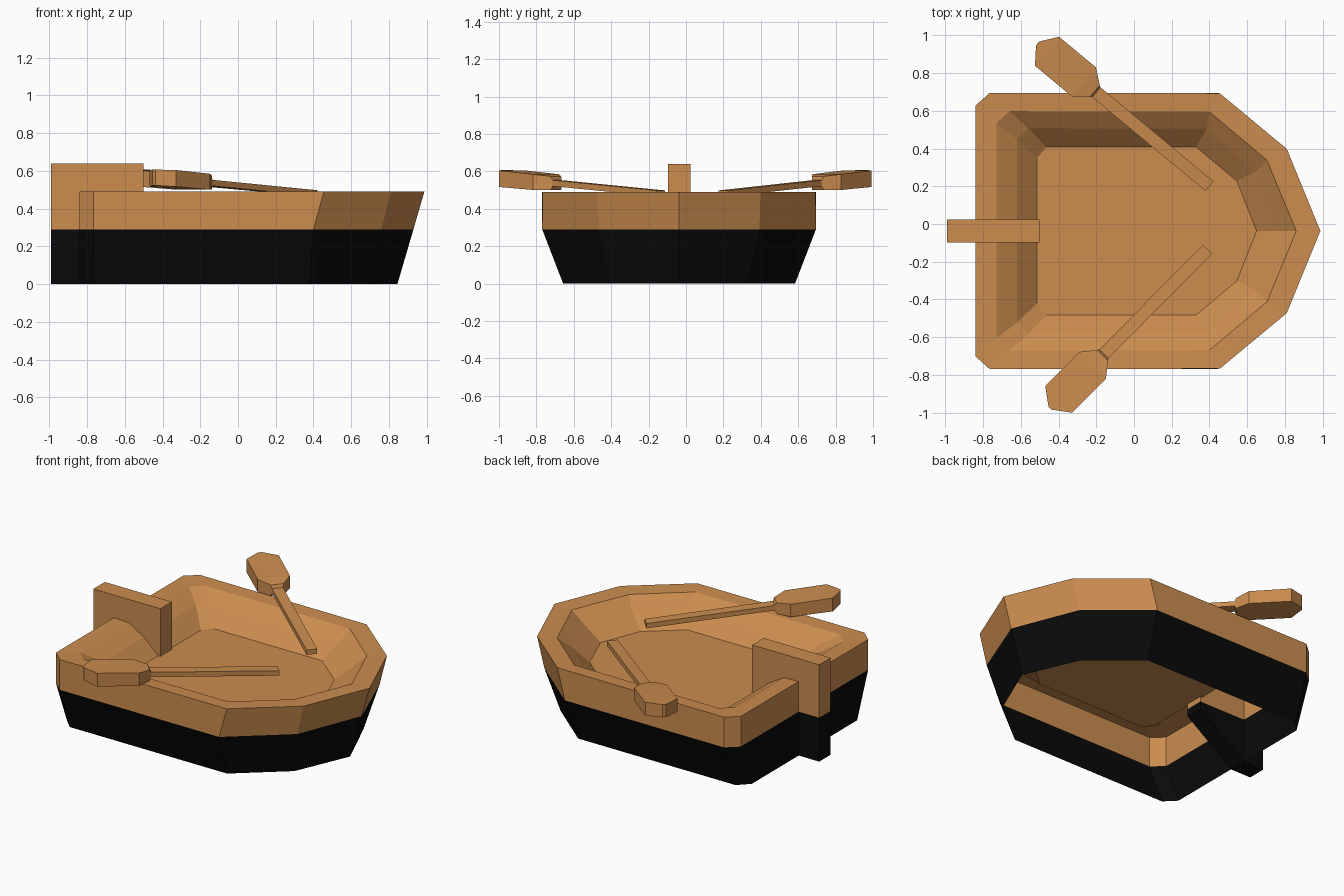
import bpy, bmesh
from mathutils import Vector

if "Cube" in bpy.data.objects:
    bpy.data.objects.remove(bpy.data.objects["Cube"])

CY = -0.037       # centre line of the boat
SPLIT = 0.29      # height where black paint meets wood


def material(name, rgb):
    m = bpy.data.materials.new(name)
    m.diffuse_color = (*rgb, 1)
    m.use_nodes = True
    m.node_tree.nodes["Principled BSDF"].inputs["Base Color"].default_value = m.diffuse_color
    return m


wood = material("warm wood", (0.60, 0.265, 0.078))
black = material("black paint", (0.003, 0.003, 0.003))


def finish(bm, name, mats):
    """Turn a bmesh into an object; faces below SPLIT take the second material."""
    if len(mats) > 1:
        for f in bm.faces:
            f.material_index = int(f.calc_center_median().z < SPLIT)
    me = bpy.data.meshes.new(name)
    bm.to_mesh(me)
    bm.free()
    for m in mats:
        me.materials.append(m)
    ob = bpy.data.objects.new(name, me)
    bpy.context.collection.objects.link(ob)
    return ob


def loft(bm, rings):
    """Bridge successive rings of points, return the vertex rings."""
    vs = [[bm.verts.new(p) for p in r] for r in rings]
    for a, b in zip(vs, vs[1:]):
        n = len(a)
        for i in range(n):
            j = (i + 1) % n
            bm.faces.new((a[i], a[j], b[j], b[i]))
    return vs


def outline(half, z):
    """Mirror a half outline (stern corner to bow) into a counter-clockwise ring."""
    right = [(x, CY - y, z) for x, y in half]
    left = [(x, CY + y, z) for x, y in reversed(half[:-1])]
    return right + left


# Hull: open-bottomed shell, rim, two-step basin and floor
bm = bmesh.new()
rings = loft(bm, [
    outline([(-0.84, 0.55), (-0.77, 0.62), (0.38, 0.62), (0.69, 0.36), (0.845, 0)], 0),
    outline([(-0.84, 0.665), (-0.765, 0.732), (0.40, 0.732), (0.76, 0.43), (0.93, 0)], SPLIT),
    outline([(-0.84, 0.665), (-0.765, 0.732), (0.455, 0.73), (0.81, 0.435), (0.988, 0)], 0.49),
    outline([(-0.73, 0.57), (-0.66, 0.635), (0.40, 0.632), (0.705, 0.375), (0.86, 0)], 0.485),
    outline([(-0.62, 0.485), (-0.56, 0.545), (0.385, 0.543), (0.645, 0.315), (0.78, 0)], 0.42),
    outline([(-0.515, 0.385), (-0.465, 0.445), (0.33, 0.445), (0.545, 0.265), (0.65, 0)], 0.325),
])
bm.faces.new(rings[-1])
finish(bm, "hull", [wood, black])

# Rudder: upright board through the stern, its underside sloping up inside
bm = bmesh.new()
side = [(-0.99, 0), (-0.84, 0), (-0.5, 0.24), (-0.5, 0.64), (-0.99, 0.64)]
caps = loft(bm, [[(x, y, z) for x, z in side] for y in (CY - 0.06, CY + 0.06)])
for ring in caps:
    bm.faces.new(ring)
bmesh.ops.bisect_plane(bm, geom=bm.verts[:] + bm.edges[:] + bm.faces[:],
                       plane_co=(0, 0, SPLIT), plane_no=(0, 0, 1))
bmesh.ops.recalc_face_normals(bm, faces=bm.faces)
finish(bm, "rudder", [wood, black])


# Oars: thin square handle flaring into a thick pointed blade
def oar(name, start, direction):
    u = Vector((*direction, 0)).normalized()
    w = Vector((-u.y, u.x, 0))
    up = Vector((0, 0, 1))
    # distance along oar, half width, half thickness
    sections = [(0, 0.033, 0.016), (0.78, 0.034, 0.016), (0.79, 0.04, 0.036),
                (0.865, 0.1, 0.042), (1.12, 0.1, 0.044), (1.185, 0.012, 0.042)]
    loops = []
    for s, a, t in sections:
        c = Vector((*start, 0.482 + 0.07 * s)) + u * s
        loops.append([c + w * a * i + up * t * j
                      for i, j in ((-1, -1), (1, -1), (1, 1), (-1, 1))])
    bm = bmesh.new()
    vs = loft(bm, loops)
    bm.faces.new(vs[0])
    bm.faces.new(vs[-1])
    bmesh.ops.recalc_face_normals(bm, faces=bm.faces)
    finish(bm, name, [wood])


oar("left_oar", (0.40, 0.20), (-0.77, 0.64))
oar("right_oar", (0.39, -0.135), (-0.705, -0.71))
